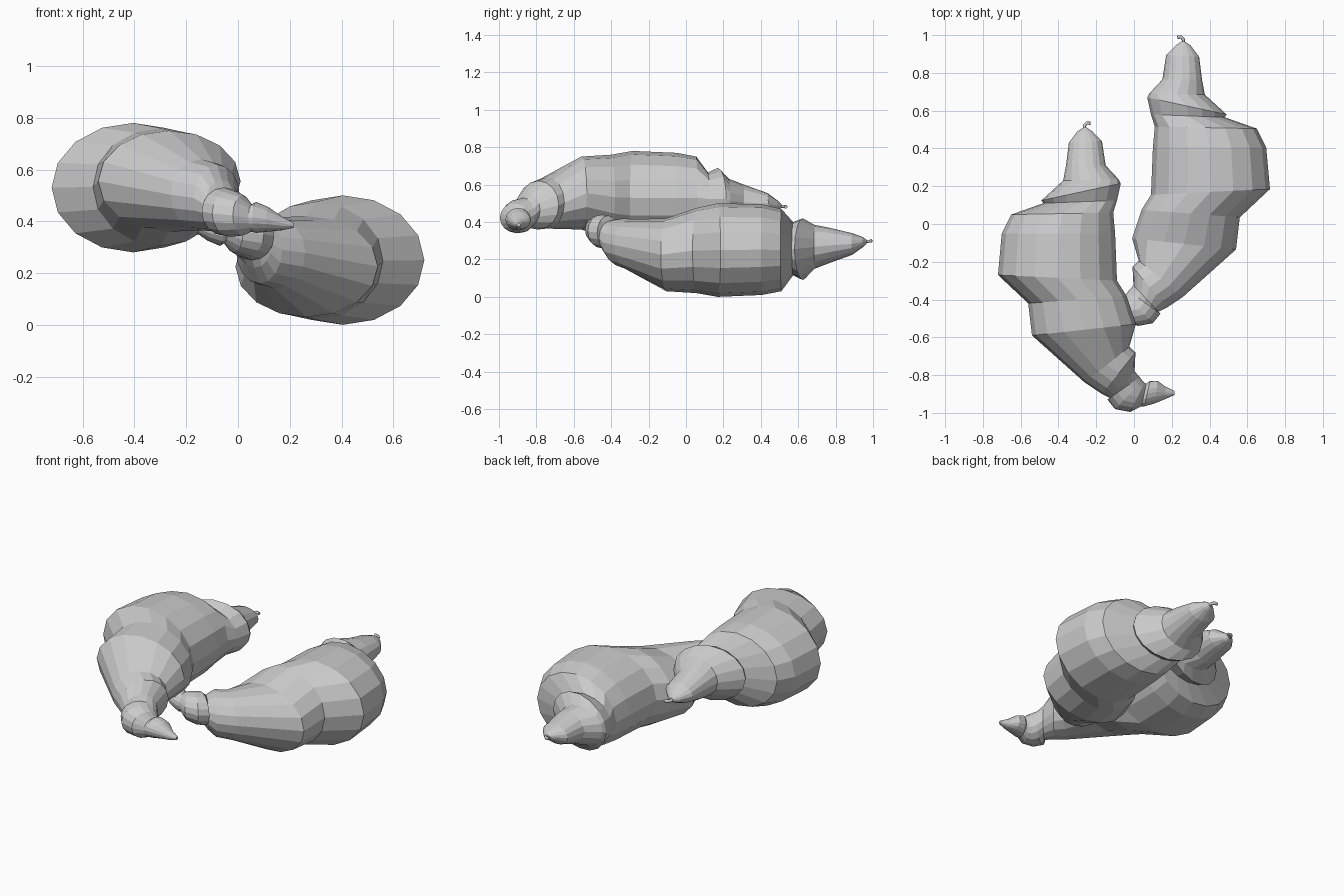
import bpy, bmesh, math
from mathutils import Vector, Matrix

if "Cube" in bpy.data.objects:
    bpy.data.objects.remove(bpy.data.objects["Cube"])

SIDES = 16

# Each ring: left x, left y, right x, right y, top z, bottom z
RINGS = [
    (-0.27, 0.51, -0.25, 0.51, 0.495, 0.475),
    (-0.30, 0.49, -0.22, 0.49, 0.515, 0.46),
    (-0.345, 0.43, -0.17, 0.44, 0.555, 0.44),
    (-0.36, 0.31, -0.15, 0.31, 0.60, 0.41),
    (-0.375, 0.23, -0.08, 0.235, 0.63, 0.395),
    (-0.49, 0.125, -0.07, 0.215, 0.69, 0.36),
    (-0.48, 0.11, -0.09, 0.125, 0.665, 0.38),
    (-0.65, 0.05, -0.11, 0.06, 0.75, 0.31),
    (-0.70, -0.05, -0.10, -0.05, 0.77, 0.285),
    (-0.72, -0.27, -0.09, -0.30, 0.78, 0.28),
    (-0.56, -0.42, -0.04, -0.38, 0.76, 0.305),
    (-0.54, -0.59, 0.01, -0.53, 0.75, 0.36),
    (-0.26, -0.84, -0.025, -0.65, 0.64, 0.365),
    (-0.17, -0.90, 0.008, -0.68, 0.62, 0.36),
    (-0.13, -0.92, 0.003, -0.78, 0.56, 0.37),
    (-0.14, -0.93, 0.03, -0.81, 0.53, 0.345),
    (-0.10, -0.98, 0.045, -0.83, 0.52, 0.34),
    (-0.02, -0.995, 0.055, -0.84, 0.50, 0.345),
    (0.04, -0.965, 0.065, -0.845, 0.465, 0.36),
    (0.055, -0.965, 0.085, -0.83, 0.475, 0.355),
    (0.11, -0.95, 0.125, -0.83, 0.455, 0.36),
    (0.17, -0.925, 0.165, -0.86, 0.42, 0.365),
    (0.215, -0.905, 0.215, -0.885, 0.395, 0.375),
]


def loft(name, rings):
    """Skin a row of elliptical rings and cap both ends."""
    bm = bmesh.new()
    loops = []
    for lx, ly, rx, ry, top, bot in rings:
        left, right = Vector((lx, ly, 0)), Vector((rx, ry, 0))
        mid, u = (left + right) / 2, (right - left) / 2
        mid.z, h = (top + bot) / 2, (top - bot) / 2
        loop = []
        for i in range(SIDES):
            a = 2 * math.pi * i / SIDES
            loop.append(bm.verts.new(mid + u * math.cos(a) + Vector((0, 0, h * math.sin(a)))))
        loops.append(loop)
    for a, b in zip(loops, loops[1:]):
        for i in range(SIDES):
            j = (i + 1) % SIDES
            bm.faces.new((a[i], a[j], b[j], b[i]))
    bm.faces.new(loops[0])
    bm.faces.new(loops[-1][::-1])
    bmesh.ops.recalc_face_normals(bm, faces=bm.faces)
    mesh = bpy.data.meshes.new(name)
    bm.to_mesh(mesh)
    bm.free()
    obj = bpy.data.objects.new(name, mesh)
    bpy.context.collection.objects.link(obj)
    return obj


def curl(name, points, radius):
    """Thin bent tube at the narrow end."""
    cu = bpy.data.curves.new(name, 'CURVE')
    cu.dimensions = '3D'
    cu.bevel_depth = radius
    cu.bevel_resolution = 1
    cu.use_fill_caps = True
    sp = cu.splines.new('POLY')
    sp.points.add(len(points) - 1)
    for p, co in zip(sp.points, points):
        p.co = (*co, 1)
    obj = bpy.data.objects.new(name, cu)
    bpy.context.collection.objects.link(obj)
    return obj


# Upper pastry and its curled tip
upper = loft("upper_croissant", RINGS)
upper_tip = curl("upper_curl", [(-0.26, 0.49, 0.485), (-0.262, 0.522, 0.483),
                                (-0.25, 0.535, 0.482), (-0.23, 0.533, 0.48)], 0.009)

# Lower pastry: the same form turned over and slid back
flip = Matrix.Translation((0, 0.455, 0.78)) @ Matrix.Rotation(math.pi, 4, 'Y')
for src, name in ((upper, "lower_croissant"), (upper_tip, "lower_curl")):
    copy = bpy.data.objects.new(name, src.data)
    copy.matrix_world = flip
    bpy.context.collection.objects.link(copy)
